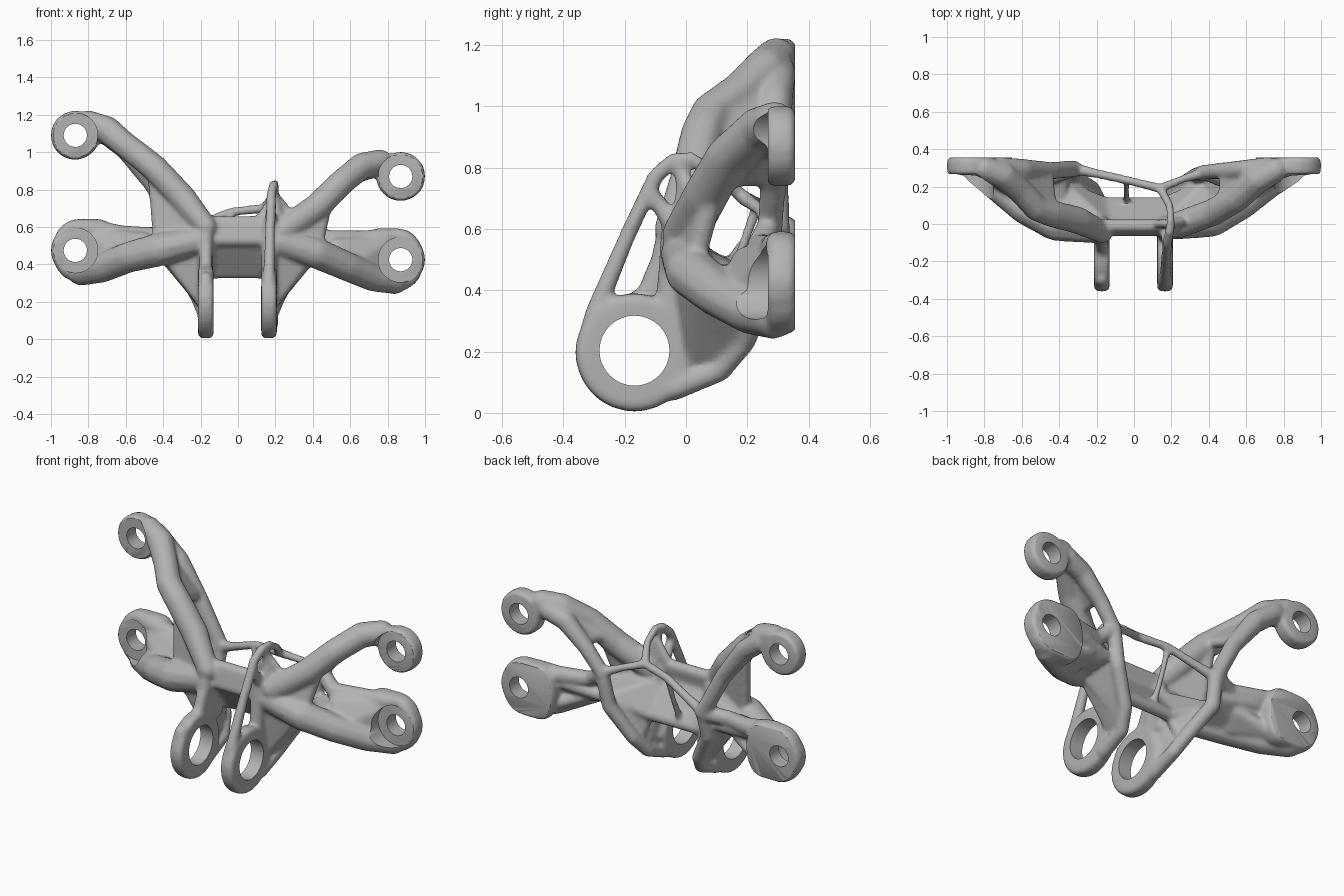
import bpy, bmesh, math
from mathutils import Vector, Matrix

# unit sphere directions used to round every hull
ico = bmesh.new()
bmesh.ops.create_icosphere(ico, subdivisions=2, radius=1.0)
DIRS = [v.co.copy() for v in ico.verts]
ico.free()

body = bmesh.new()


def hull(*pts):
    """Rounded solid wrapped around spheres given as (x, y, z, radius)."""
    vs = [body.verts.new(Vector(p[:3]) + d * p[3]) for p in pts for d in DIRS]
    bmesh.ops.convex_hull(body, input=vs)


def tube(*pts):
    """Tapered strut through a chain of spheres."""
    for a, b in zip(pts, pts[1:]):
        hull(a, b)


def web(r, *pts):
    """Thin panel of constant thickness."""
    hull(*[(*p, r) for p in pts])


def circle(n, rad):
    return [(rad * math.cos(2 * math.pi * i / n), rad * math.sin(2 * math.pi * i / n))
            for i in range(n)]


# bolt bosses at the back
BOSSES = [(-0.87, 1.09), (-0.87, 0.475), (0.87, 0.87), (0.87, 0.425)]
for bx, bz in BOSSES:
    hull(*[(bx + c, y, bz + s, 0.025) for c, s in circle(28, 0.106) for y in (0.285, 0.333)])

# egg-shaped pads around the two lower bosses
for s, bz in ((-1, 0.475), (1, 0.425)):
    web(0.035, *[(s * cx + c * kx, y, bz + d) for cx, kx in ((0.86, 0.75), (0.74, 0.5))
                 for c, d in circle(20, 0.132) for y in (0.295, 0.33)])

# clevis lugs: rounded eye with a squared shoulder on top
LUG_Y, LUG_Z = -0.168, 0.197
for lx in (-0.172, 0.166):
    hull(*[(x, LUG_Y + c, LUG_Z + s, 0.025)
           for c, s in circle(32, 0.168) for x in (lx - 0.018, lx + 0.018)])
    hull((lx, -0.29, 0.32, 0.042), (lx, -0.05, 0.33, 0.044),
         (lx, -0.32, 0.24, 0.035), (lx, 0.0, 0.2, 0.042))
    # neck joining the lug to the body
    hull((lx, -0.06, 0.33, 0.042), (lx, 0.03, 0.33, 0.042),
         (lx, -0.04, 0.6, 0.042), (lx, 0.0, 0.58, 0.042))

# left lug curved front fillet
web(0.036, (-0.172, -0.19, 0.335), (-0.172, -0.125, 0.39), (-0.172, -0.05, 0.34))
web(0.036, (-0.172, -0.125, 0.39), (-0.172, -0.08, 0.5), (-0.172, -0.05, 0.34))
web(0.038, (-0.172, -0.08, 0.49), (-0.172, -0.052, 0.62), (-0.172, -0.03, 0.4))

# right lug tall thin brace with its peak
tube((0.166, -0.295, 0.33, 0.034), (0.172, -0.19, 0.58, 0.028), (0.178, -0.1, 0.77, 0.028),
     (0.19, -0.04, 0.825, 0.026), (0.198, 0.02, 0.83, 0.022))
tube((0.178, -0.12, 0.72, 0.028), (0.175, -0.08, 0.67, 0.03), (0.18, -0.03, 0.6, 0.04))
tube((0.195, -0.02, 0.83, 0.022), (0.2, -0.01, 0.73, 0.024), (0.21, 0.0, 0.62, 0.05))
web(0.022, (0.2, 0.0, 0.77), (0.28, 0.02, 0.67), (0.12, 0.0, 0.655))

# central folded plate between the lugs
web(0.036, *[(x, y, z) for x in (-0.17, 0.17) for y, z in ((-0.03, 0.53), (-0.01, 0.625))])
web(0.036, *[(x, y, z) for x in (-0.2, 0.2) for y, z in ((-0.025, 0.54), (0.11, 0.36))])

# rear nodes where the thin frame meets the arms
NODE_L, NODE_R, NODE_TOP = (-0.32, 0.295, 0.57), (0.37, 0.275, 0.62), (0.14, 0.19, 0.7)

# thin rear frame
tube((*NODE_L, 0.034), (-0.2, 0.27, 0.615, 0.026), (-0.04, 0.235, 0.68, 0.024), (*NODE_TOP, 0.026))
tube((*NODE_TOP, 0.026), (0.26, 0.24, 0.665, 0.022), (*NODE_R, 0.032))
tube((*NODE_TOP, 0.026), (0.19, 0.1, 0.78, 0.022), (0.198, 0.01, 0.83, 0.023))
tube((-0.04, 0.23, 0.67, 0.02), (-0.04, 0.18, 0.53, 0.017), (-0.04, 0.11, 0.38, 0.022))

# upper left arm: front strut, rear strut and web
tube((-0.17, -0.045, 0.6, 0.06), (-0.3, 0.02, 0.76, 0.075), (-0.44, 0.055, 0.91, 0.074),
     (-0.52, 0.085, 0.975, 0.072), (-0.61, 0.18, 1.045, 0.07), (-0.7, 0.26, 1.12, 0.075),
     (-0.8, 0.295, 1.158, 0.068))
tube((-0.72, 0.3, 1.11, 0.06), (-0.6, 0.29, 1.02, 0.06), (-0.45, 0.285, 0.82, 0.048), (*NODE_L, 0.046))
web(0.036, (-0.19, -0.035, 0.58), (-0.45, 0.085, 0.88), (-0.42, 0.04, 0.54))
web(0.03, (-0.44, 0.08, 0.92), (-0.6, 0.24, 1.03), (-0.46, 0.26, 0.86))

# upper right arm
tube((0.24, -0.005, 0.58, 0.075), (0.42, 0.062, 0.705, 0.075), (0.55, 0.135, 0.835, 0.072),
     (0.66, 0.235, 0.925, 0.073), (0.76, 0.29, 0.95, 0.067))
tube((0.72, 0.3, 0.92, 0.06), (0.6, 0.29, 0.875, 0.056), (0.47, 0.285, 0.75, 0.045), (*NODE_R, 0.042))
web(0.036, (0.22, -0.015, 0.6), (0.47, 0.09, 0.72), (0.42, 0.03, 0.5))
web(0.03, (0.47, 0.1, 0.76), (0.62, 0.24, 0.89), (0.49, 0.26, 0.77))

# lower left arm: front strut, top flange and filling panels
tube((-0.2, -0.03, 0.53, 0.075), (-0.42, -0.0, 0.48, 0.092), (-0.58, 0.08, 0.44, 0.085),
     (-0.72, 0.195, 0.385, 0.083), (-0.84, 0.285, 0.36, 0.075))
tube((*NODE_L, 0.045), (-0.46, 0.25, 0.555, 0.045), (-0.62, 0.285, 0.56, 0.05),
     (-0.8, 0.295, 0.59, 0.056))
web(0.042, (-0.5, 0.2, 0.53), (-0.6, 0.14, 0.44), (-0.82, 0.3, 0.36), (-0.82, 0.305, 0.56))
web(0.035, (-0.4, 0.06, 0.45), (-0.38, 0.24, 0.49), (-0.6, 0.14, 0.42), (-0.62, 0.28, 0.52))
web(0.035, (-0.55, 0.14, 0.41), (-0.52, 0.24, 0.46), (-0.85, 0.3, 0.33), (-0.7, 0.29, 0.38))

# lower right arm
tube((0.22, -0.01, 0.52, 0.075), (0.42, 0.015, 0.46, 0.085), (0.58, 0.105, 0.39, 0.08),
     (0.72, 0.21, 0.33, 0.076), (0.84, 0.285, 0.312, 0.073))
tube((*NODE_R, 0.04), (0.47, 0.24, 0.54, 0.045), (0.65, 0.28, 0.535, 0.048),
     (0.8, 0.295, 0.54, 0.052))
web(0.042, (0.52, 0.19, 0.5), (0.6, 0.15, 0.4), (0.82, 0.3, 0.33), (0.82, 0.305, 0.52))
web(0.035, (0.42, 0.06, 0.43), (0.4, 0.24, 0.46), (0.6, 0.15, 0.38), (0.62, 0.28, 0.49))
web(0.035, (0.55, 0.15, 0.37), (0.52, 0.24, 0.42), (0.85, 0.3, 0.29), (0.7, 0.29, 0.34))

# lower rear struts, side skirts and pocket floors running out from the lugs
for s, node in ((-1, NODE_L), (1, NODE_R)):
    tube((s * 0.175, -0.04, 0.08, 0.042), (s * 0.18, 0.11, 0.14, 0.04),
         (s * 0.22, 0.19, 0.235, 0.04), (s * 0.33, 0.26, 0.42, 0.042), (*node, 0.042))
    web(0.028, (s * 0.18, 0.02, 0.18), (s * 0.18, -0.02, 0.45), (s * 0.39, 0.03, 0.45),
        (s * 0.2, 0.1, 0.2))
    web(0.026, (s * 0.2, 0.12, 0.2), (s * 0.4, 0.05, 0.44), (s * 0.34, 0.24, 0.42),
        (s * 0.23, 0.18, 0.25))
    web(0.03, (s * 0.15, 0.115, 0.355), (s * 0.15, 0.0, 0.53), (s * 0.25, 0.12, 0.385),
        (s * 0.42, 0.08, 0.48), (s * 0.37, 0.2, 0.445))
    web(0.026, (s * 0.17, 0.1, 0.35), (s * 0.25, 0.12, 0.38), (s * 0.21, 0.14, 0.22),
        (s * 0.35, 0.22, 0.43))

bmesh.ops.delete(body, geom=[v for v in body.verts if not v.link_faces], context='VERTS')
bmesh.ops.recalc_face_normals(body, faces=body.faces)
mesh = bpy.data.meshes.new("bracket_rough")
body.to_mesh(mesh)
body.free()
rough = bpy.data.objects.new("bracket_rough", mesh)
bpy.context.collection.objects.link(rough)

# fuse all solids into one organic skin
remesh = rough.modifiers.new("fuse", 'REMESH')
remesh.mode = 'VOXEL'
remesh.voxel_size = 0.0105
smooth = rough.modifiers.new("soften", 'SMOOTH')
smooth.factor = 0.5
smooth.iterations = 10
helpers = [rough]


# cutters: bolt holes, spot faces, pin holes and the flat mounting plane
def cutter(name, bm):
    me = bpy.data.meshes.new(name)
    bm.to_mesh(me)
    bm.free()
    ob = bpy.data.objects.new(name, me)
    ob.hide_render = True
    bpy.context.collection.objects.link(ob)
    helpers.append(ob)
    mod = rough.modifiers.new(name, 'BOOLEAN')
    mod.operation, mod.solver, mod.object = 'DIFFERENCE', 'EXACT', ob


def rods(centres, radius, depth, axis):
    bm = bmesh.new()
    for c in centres:
        bmesh.ops.create_cone(bm, cap_ends=True, segments=48, radius1=radius, radius2=radius,
                              depth=depth, matrix=Matrix.Translation(c)
                              @ Matrix.Rotation(math.pi / 2, 4, axis))
    return bm


slab = bmesh.new()
bmesh.ops.create_cube(slab, size=1.0, matrix=Matrix.Translation((0, 0.855, 0.6))
                      @ Matrix.Diagonal((3, 1, 3, 1)))
cutter("spot_face_cutter", rods([(x, 0.117, z) for x, z in BOSSES], 0.12, 0.3, 'X'))
cutter("bolt_hole_cutter", rods([(x, 0.3, z) for x, z in BOSSES], 0.062, 0.6, 'X'))
cutter("pin_hole_cutter", rods([(0, LUG_Y, 0.203)], 0.114, 0.8, 'Y'))
cutter("back_plane_cutter", slab)

# bake the finished bracket
deps = bpy.context.evaluated_depsgraph_get()
final = bpy.data.meshes.new_from_object(rough.evaluated_get(deps))
final.name = "bracket"
for ob in helpers:
    bpy.data.objects.remove(ob, do_unlink=True)
bracket = bpy.data.objects.new("bracket", final)
bpy.context.collection.objects.link(bracket)

grey = bpy.data.materials.new("plain_grey")
grey.diffuse_color = (0.45, 0.45, 0.45, 1.0)
final.materials.clear()
final.materials.append(grey)

bpy.context.view_layer.objects.active = bracket
bracket.select_set(True)
bpy.ops.object.shade_smooth_by_angle(angle=math.radians(40))
